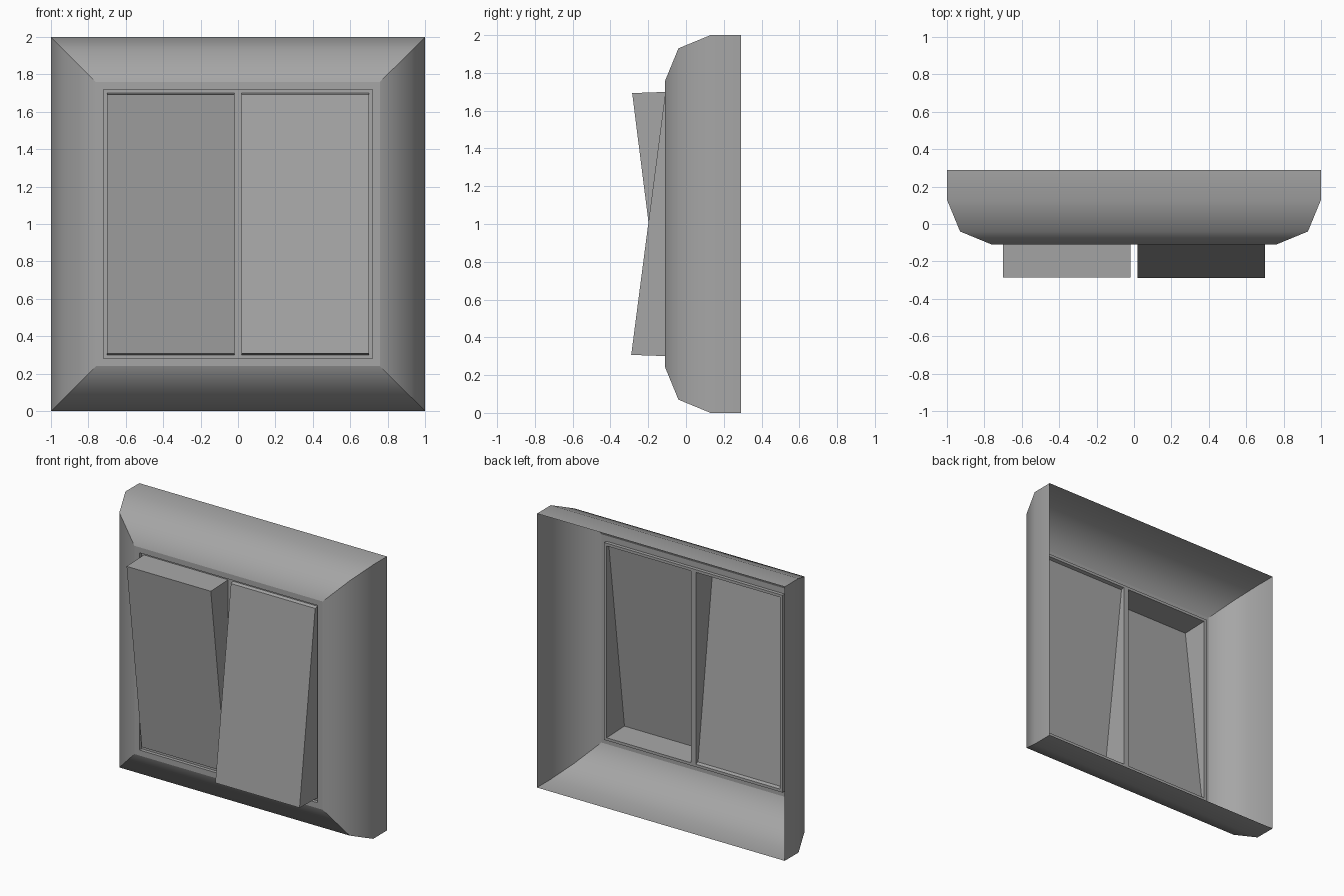
import bpy, bmesh

cube = bpy.data.objects.get("Cube")
if cube:
    bpy.data.objects.remove(cube, do_unlink=True)

# One plain grey plastic
grey = bpy.data.materials.new("grey plastic")
grey.use_nodes = True
colour = (0.38, 0.38, 0.38, 1)
grey.diffuse_color = colour
grey.node_tree.nodes["Principled BSDF"].inputs["Base Color"].default_value = colour

FLOOR = -0.085   # bottom of the shallow groove around the rockers


def add_object(name, bm):
    bmesh.ops.recalc_face_normals(bm, faces=bm.faces)
    mesh = bpy.data.meshes.new(name)
    bm.to_mesh(mesh)
    bm.free()
    mesh.materials.append(grey)
    obj = bpy.data.objects.new(name, mesh)
    bpy.context.collection.objects.link(obj)
    return obj


def rect(bm, x0, x1, z0, z1, y_low, y_high):
    """Rectangle of vertices; y may differ at the bottom and top edges."""
    corners = ((x0, y_low, z0), (x1, y_low, z0), (x1, y_high, z1), (x0, y_high, z1))
    return [bm.verts.new(c) for c in corners]


def bridge(bm, a, b):
    """Four walls between two rectangles."""
    return [bm.faces.new((a[i], a[(i + 1) % 4], b[(i + 1) % 4], b[i])) for i in range(4)]


# Open-backed frame: square rings from the wall edge to the groove
profile = [(1, 0.29), (1, 0.13), (0.93, -0.04), (0.76, -0.11),
           (0.72, -0.11), (0.72, FLOOR), (0.70, FLOOR)]
bm = bmesh.new()
rings = [rect(bm, -r, r, 1 - r, 1 + r, y, y) for r, y in profile]
for i, (a, b) in enumerate(zip(rings, rings[1:])):
    for face in bridge(bm, a, b):
        face.smooth = i < 3
    # Mitred corners stay crisp
    for u, v in zip(a, b):
        bm.edges.get((u, v)).smooth = False
for ring in rings[3:]:
    for i in range(4):
        bm.edges.get((ring[i], ring[(i + 1) % 4])).smooth = False
add_object("frame", bm)

# Strip between the rockers
bm = bmesh.new()
bm.faces.new(rect(bm, -0.02, 0.02, 0.3, 1.7, FLOOR, FLOOR))
add_object("divider", bm)


# Hollow wedge rockers, tilted in opposite directions
def rocker(name, x0, x1, y_low, y_high):
    bm = bmesh.new()
    back = rect(bm, x0, x1, 0.3, 1.7, FLOOR, FLOOR)
    front = rect(bm, x0, x1, 0.307, 1.693, y_low, y_high)
    bridge(bm, back, front)
    bm.faces.new(front)
    add_object(name, bm)


rocker("right_rocker", -0.70, -0.02, -0.11, -0.285)
rocker("left_rocker", 0.02, 0.70, -0.29, -0.11)
